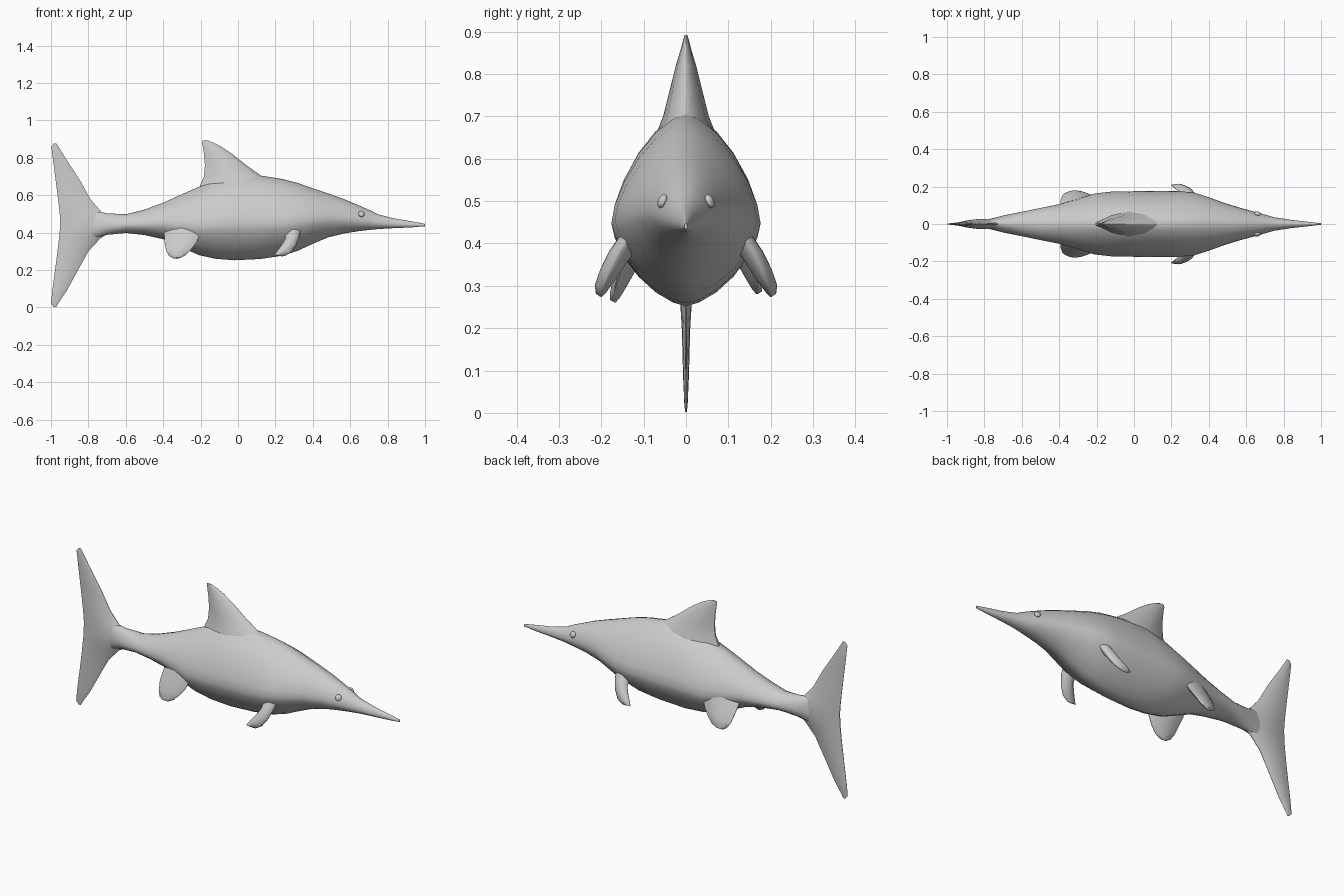
import bpy, bmesh, math
from mathutils import Vector


def finish(obj, angle=50):
    bpy.ops.object.select_all(action='DESELECT')
    obj.select_set(True)
    bpy.context.view_layer.objects.active = obj
    bpy.ops.object.shade_smooth_by_angle(angle=math.radians(angle))


def loft(name, rings):
    """Skin a list of equal-length point rings and cap both ends."""
    bm = bmesh.new()
    vs = [[bm.verts.new(p) for p in ring] for ring in rings]
    n = len(vs[0])
    for a, b in zip(vs, vs[1:]):
        for i in range(n):
            j = (i + 1) % n
            bm.faces.new((a[i], a[j], b[j], b[i]))
    bm.faces.new(vs[0])
    bm.faces.new(vs[-1])
    bmesh.ops.recalc_face_normals(bm, faces=bm.faces)
    me = bpy.data.meshes.new(name)
    bm.to_mesh(me)
    bm.free()
    obj = bpy.data.objects.new(name, me)
    bpy.context.collection.objects.link(obj)
    finish(obj)


def body_ring(x, top, bot, w, sides=24):
    """Rounded-diamond section, rounder where the body is slim."""
    zc = bot + 0.42 * (top - bot)
    e = 2 / (2 - 0.45 * min(w / 0.17, 1))
    ring = []
    for i in range(sides):
        a = 2 * math.pi * i / sides
        c, s = math.cos(a), math.sin(a)
        y = w * math.copysign(abs(c) ** e, c)
        h = (top - zc) if s > 0 else (zc - bot)
        ring.append((x, y, zc + h * math.copysign(abs(s) ** e, s)))
    return ring


LENS = [(0.0, 0.08), (0.12, 0.5), (0.3, 0.82), (0.55, 1.0), (0.8, 0.65), (1.0, 0.08)]


def fin(name, stations, normal=(0, 1, 0)):
    """Each station: front point, back point, half thickness."""
    n = Vector(normal).normalized()
    rings = []
    for f, b, th in stations:
        f, b = Vector(f), Vector(b)
        up = [f.lerp(b, t) + n * th * k for t, k in LENS]
        dn = [f.lerp(b, t) - n * th * k for t, k in reversed(LENS)]
        rings.append(up + dn)
    loft(name, rings)


# Body: x, top, bottom, half width from snout tip to tail root
body = [
    (1.00, 0.447, 0.434, 0.004), (0.93, 0.460, 0.428, 0.012), (0.84, 0.475, 0.424, 0.022),
    (0.75, 0.497, 0.419, 0.036), (0.70, 0.522, 0.414, 0.050), (0.64, 0.548, 0.407, 0.067),
    (0.57, 0.578, 0.396, 0.086), (0.48, 0.610, 0.374, 0.114), (0.40, 0.637, 0.340, 0.143),
    (0.32, 0.665, 0.303, 0.168), (0.24, 0.686, 0.277, 0.176), (0.12, 0.705, 0.259, 0.176),
    (-0.02, 0.710, 0.252, 0.175), (-0.12, 0.685, 0.260, 0.173), (-0.21, 0.645, 0.280, 0.163),
    (-0.30, 0.605, 0.320, 0.135), (-0.40, 0.560, 0.365, 0.106), (-0.50, 0.523, 0.387, 0.086),
    (-0.60, 0.498, 0.398, 0.065), (-0.70, 0.503, 0.388, 0.045), (-0.78, 0.520, 0.365, 0.025),
    (-0.90, 0.500, 0.400, 0.008),
]
loft("body", [body_ring(*s) for s in body])

# Dorsal fin: z, front x, back x, half thickness
dorsal = [(0.60, 0.22, -0.22, 0.085), (0.66, 0.19, -0.20, 0.070), (0.70, 0.13, -0.182, 0.054),
          (0.76, 0.045, -0.177, 0.039), (0.82, -0.03, -0.182, 0.024), (0.86, -0.09, -0.188, 0.012),
          (0.88, -0.13, -0.192, 0.007), (0.892, -0.16, -0.19, 0.003)]
fin("dorsal_fin", [((f, 0, z), (b, 0, z), t) for z, f, b, t in dorsal])

# Tail fin
tail = [(0.002, -0.972, -0.985, 0.002), (0.02, -0.962, -1.0, 0.004), (0.09, -0.915, -0.993, 0.007),
        (0.20, -0.855, -0.978, 0.010), (0.30, -0.80, -0.965, 0.016), (0.37, -0.735, -0.957, 0.022),
        (0.41, -0.67, -0.953, 0.028), (0.47, -0.66, -0.951, 0.028), (0.51, -0.73, -0.954, 0.024),
        (0.58, -0.79, -0.962, 0.016), (0.68, -0.845, -0.975, 0.010), (0.78, -0.91, -0.988, 0.007),
        (0.86, -0.96, -0.998, 0.004), (0.876, -0.97, -0.985, 0.002)]
fin("tail_fin", [((f, 0, z), (b, 0, z), t) for z, f, b, t in tail])

# Paired flippers: front point, back point, half thickness on the +y side
pectoral = [((0.34, 0.125, 0.43), (0.255, 0.125, 0.41), 0.026),
            ((0.328, 0.158, 0.38), (0.25, 0.162, 0.36), 0.025),
            ((0.312, 0.180, 0.335), (0.225, 0.186, 0.322), 0.022),
            ((0.285, 0.197, 0.295), (0.202, 0.205, 0.292), 0.016),
            ((0.25, 0.203, 0.275), (0.197, 0.208, 0.280), 0.008)]
pelvic = [((-0.19, 0.125, 0.43), (-0.395, 0.085, 0.40), 0.030),
          ((-0.22, 0.150, 0.35), (-0.392, 0.128, 0.345), 0.022),
          ((-0.25, 0.164, 0.31), (-0.383, 0.152, 0.30), 0.018),
          ((-0.28, 0.172, 0.28), (-0.368, 0.165, 0.275), 0.013),
          ((-0.31, 0.175, 0.265), (-0.345, 0.171, 0.262), 0.007)]
for side, s in (("right", -1), ("left", 1)):
    lift = 0.02 if s > 0 else 0
    for kind, st, dz in (("pectoral", pectoral, 0), ("pelvic", pelvic, lift)):
        fin(f"{side}_{kind}_flipper",
            [((f[0], s * f[1], f[2] + dz), (b[0], s * b[1], b[2] + dz), t) for f, b, t in st],
            (0, s * 0.88, 0.47))

    # Eyes
    bpy.ops.mesh.primitive_uv_sphere_add(segments=12, ring_count=8, radius=0.017,
                                         location=(0.66, s * 0.056, 0.50))
    eye = bpy.context.object
    eye.name = f"{side}_eye"
    eye.scale = (1, 0.6, 1)
    eye.rotation_euler = (s * 0.4, 0, -s * 0.25)
    finish(eye)
